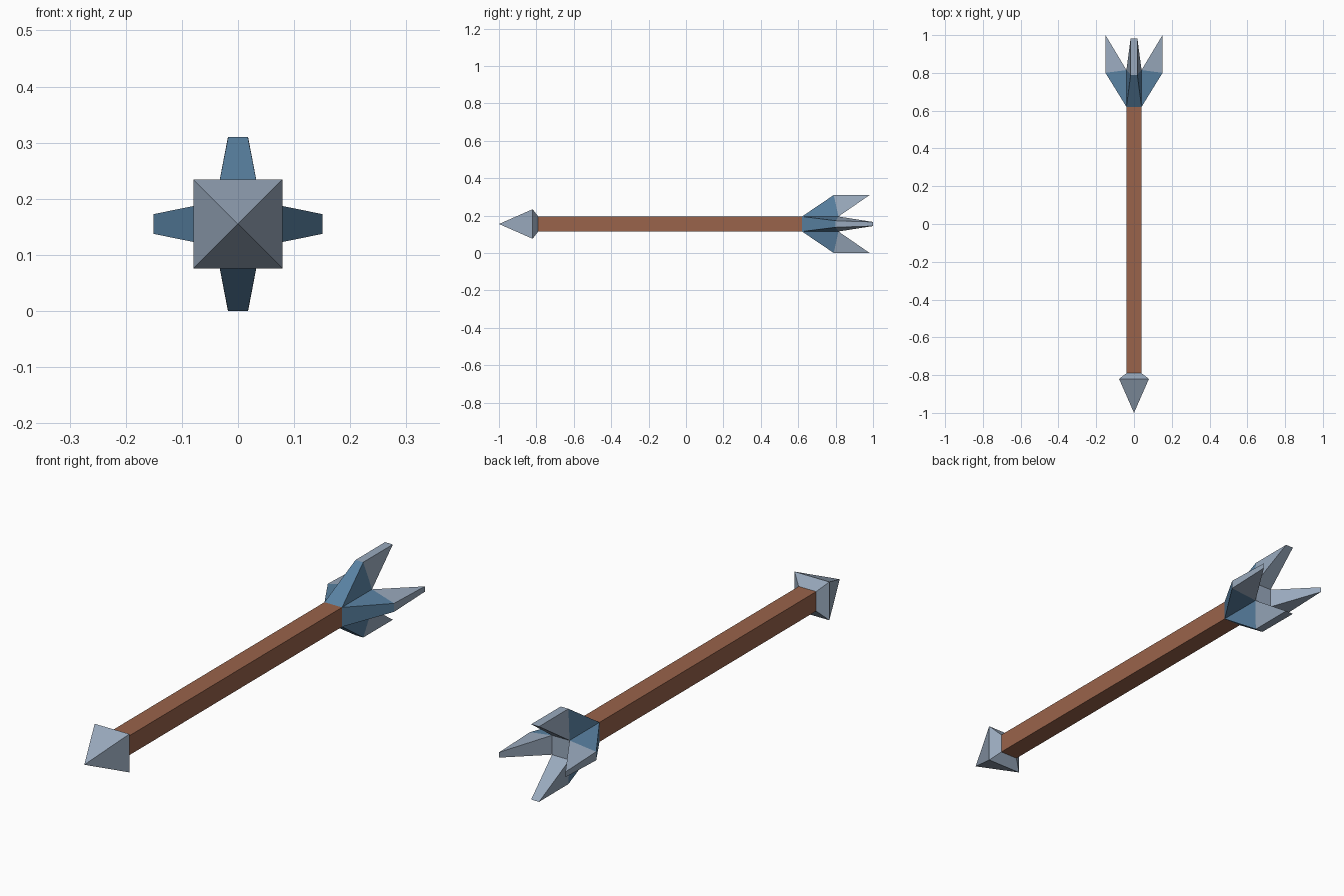
import bpy, bmesh, math
from mathutils import Matrix, Vector

if "Cube" in bpy.data.objects:
    bpy.data.objects.remove(bpy.data.objects["Cube"])

ZC = 0.155      # height of the arrow axis
H = 0.04        # half width of the shaft


def material(name, rgb):
    m = bpy.data.materials.new(name)
    m.diffuse_color = (*rgb, 1)
    m.use_nodes = True
    m.node_tree.nodes["Principled BSDF"].inputs["Base Color"].default_value = m.diffuse_color
    return m


wood = material("brown_wood", (0.32, 0.125, 0.07))
steel = material("grey_steel", (0.32, 0.40, 0.51))
blue = material("steel_blue", (0.10, 0.22, 0.36))


def finish(bm, name, mats):
    bmesh.ops.remove_doubles(bm, verts=bm.verts, dist=0.0005)
    bmesh.ops.recalc_face_normals(bm, faces=bm.faces)
    me = bpy.data.meshes.new(name)
    bm.to_mesh(me)
    bm.free()
    for m in mats:
        me.materials.append(m)
    ob = bpy.data.objects.new(name, me)
    ob.location.z = ZC
    bpy.context.collection.objects.link(ob)


def square(bm, h, y):
    return [bm.verts.new((x * h, y, z * h)) for x, z in ((-1, -1), (1, -1), (1, 1), (-1, 1))]


def loft(bm, a, b):
    for i in range(4):
        j = (i + 1) % 4
        bm.faces.new((a[i], a[j], b[j], b[i]))


# Shaft: square bar
bm = bmesh.new()
a, b = square(bm, H, -0.79), square(bm, H, 0.62)
loft(bm, a, b)
bm.faces.new(a)
bm.faces.new(b)
finish(bm, "shaft", [wood])

# Arrowhead: pyramid with a bevelled back
bm = bmesh.new()
base, back = square(bm, 0.079, -0.82), square(bm, H, -0.79)
tip = bm.verts.new((0, -1, 0))
loft(bm, base, back)
bm.faces.new(back)
for i in range(4):
    bm.faces.new((base[i], base[(i + 1) % 4], tip))
finish(bm, "arrowhead", [steel])

# Fletching: four tapered fins around a square hub
bm = bmesh.new()
for k in range(4):
    side = k % 2 == 1
    rot = Matrix.Rotation(k * math.pi / 2, 3, 'Y')
    r = 0.151 if side else 0.155
    y_mid, y_end = (0.80, 1.0) if side else (0.79, 0.982)
    t = 0.011 if side else 0.018

    def pair(x, y, z):
        return [bm.verts.new(rot @ Vector((s * x, y, z))) for s in (-1, 1)]

    A, B = pair(H, 0.62, H), pair(0.0175, y_mid, r)
    C, D = pair(t, y_end, r), pair(H, 0.815, H)
    for f, idx in (((A[0], A[1], B[1], B[0]), 1), ((B[0], B[1], C[1], C[0]), 0),
                   ((C[0], C[1], D[1], D[0]), 0),
                   ((A[0], B[0], D[0]), 1), ((A[1], B[1], D[1]), 1),
                   ((B[0], C[0], D[0]), 0), ((B[1], C[1], D[1]), 0)):
        bm.faces.new(f).material_index = idx
bm.faces.new(square(bm, H, 0.815))
bm.faces.new(square(bm, H, 0.62)).material_index = 1
finish(bm, "fletching", [steel, blue])
